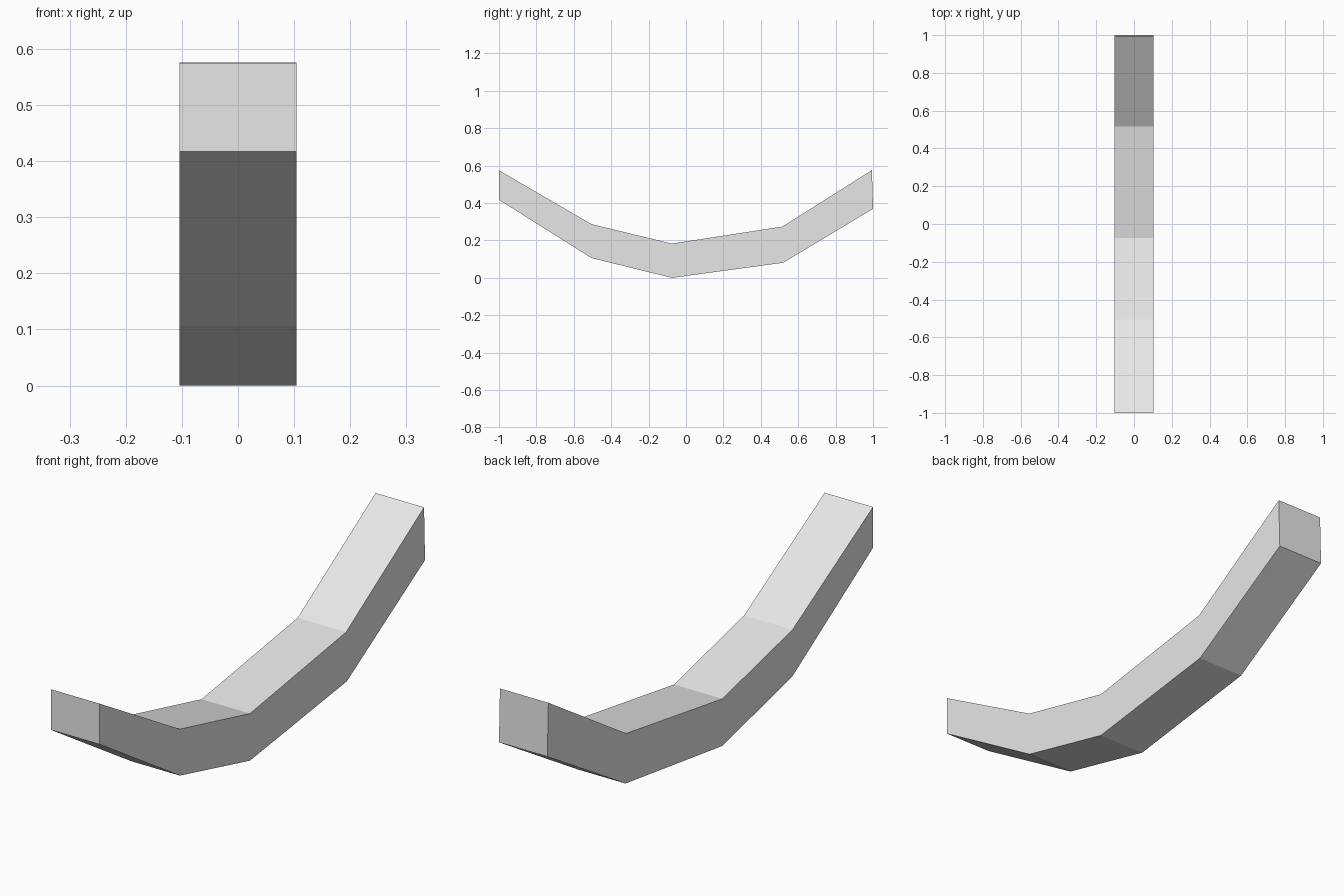
import bpy
import bmesh

cube = bpy.data.objects.get("Cube")
if cube:
    bpy.data.objects.remove(cube, do_unlink=True)

# Plain grey material
grey = bpy.data.materials.new("light_grey")
grey.use_nodes = True
colour = (0.8, 0.8, 0.8, 1)
grey.diffuse_color = colour
grey.node_tree.nodes["Principled BSDF"].inputs["Base Color"].default_value = colour

HALF_WIDTH = 0.104
# Stations along the beam: (top y, top z), (bottom y, bottom z)
STATIONS = [
    ((-1.0, 0.575), (-1.0, 0.417)),
    ((-0.505, 0.287), (-0.505, 0.106)),
    ((-0.075, 0.183), (-0.075, 0.0)),
    ((0.515, 0.274), (0.52, 0.081)),
    ((0.994, 0.576), (1.0, 0.369)),
]

# Bent beam: a rectangular section bridged from station to station
bm = bmesh.new()
rings = []
for (ty, tz), (by, bz) in STATIONS:
    corners = [(-HALF_WIDTH, ty, tz), (HALF_WIDTH, ty, tz),
               (HALF_WIDTH, by, bz), (-HALF_WIDTH, by, bz)]
    rings.append([bm.verts.new(c) for c in corners])
for a, b in zip(rings, rings[1:]):
    for i in range(4):
        j = (i + 1) % 4
        bm.faces.new((a[i], a[j], b[j], b[i]))
# End caps
bm.faces.new(rings[0])
bm.faces.new(rings[-1])
bmesh.ops.recalc_face_normals(bm, faces=bm.faces)

mesh = bpy.data.meshes.new("curved_beam")
bm.to_mesh(mesh)
bm.free()
mesh.materials.append(grey)
beam = bpy.data.objects.new("curved_beam", mesh)
bpy.context.collection.objects.link(beam)
